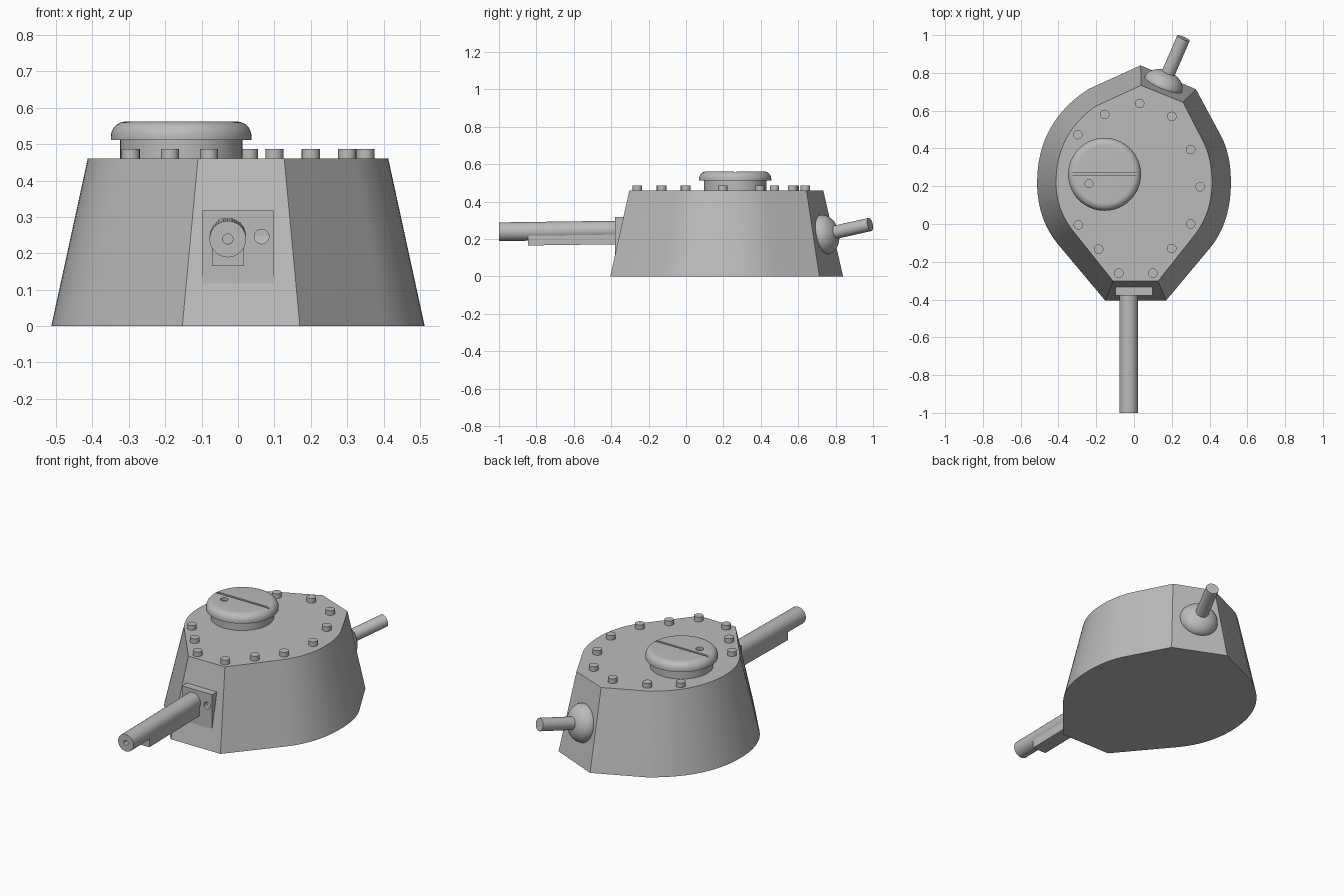
import bpy, bmesh, math
from mathutils import Vector, Matrix

cube = bpy.data.objects.get("Cube")
if cube:
    bpy.data.objects.remove(cube, do_unlink=True)

grey = bpy.data.materials.new("armour grey")
grey.use_nodes = True
grey.diffuse_color = (0.5, 0.5, 0.5, 1)
grey.node_tree.nodes["Principled BSDF"].inputs["Base Color"].default_value = (0.5, 0.5, 0.5, 1)


def finish(name, bm, smooth=True):
    bmesh.ops.recalc_face_normals(bm, faces=bm.faces[:])
    mesh = bpy.data.meshes.new(name)
    bm.to_mesh(mesh)
    bm.free()
    mesh.materials.append(grey)
    obj = bpy.data.objects.new(name, mesh)
    bpy.context.collection.objects.link(obj)
    if smooth:
        shade(obj)
    return obj


def select(obj):
    bpy.ops.object.select_all(action='DESELECT')
    obj.select_set(True)
    bpy.context.view_layer.objects.active = obj


def shade(obj):
    select(obj)
    bpy.ops.object.shade_smooth_by_angle(angle=math.radians(30))


def lathe(name, profile, origin, axis=(0, 0, 1), sides=32):
    """Spin (radius, height) points about an axis and cap both ends."""
    bm = bmesh.new()
    turn = Matrix.Translation(origin) @ Vector(axis).to_track_quat('Z', 'Y').to_matrix().to_4x4()
    rings = [[bm.verts.new(turn @ Vector((r * math.cos(a), r * math.sin(a), h)))
              for a in (math.tau * i / sides for i in range(sides))] for r, h in profile]
    for low, high in zip(rings, rings[1:]):
        for i in range(sides):
            j = (i + 1) % sides
            bm.faces.new((low[i], low[j], high[j], high[i]))
    bm.faces.new(rings[0])
    bm.faces.new(rings[-1])
    return finish(name, bm)


def box(name, centre, size, tilt=0):
    bm = bmesh.new()
    bmesh.ops.create_cube(bm, size=1, matrix=Matrix.Translation(centre)
                          @ Matrix.Rotation(tilt, 4, 'X') @ Matrix.Diagonal((*size, 1)))
    return finish(name, bm, False)


def cut(obj, cutter):
    select(obj)
    mod = obj.modifiers.new("cut", 'BOOLEAN')
    mod.operation, mod.solver, mod.object = 'DIFFERENCE', 'EXACT', cutter
    bpy.ops.object.modifier_apply(modifier=mod.name)
    bpy.data.objects.remove(cutter, do_unlink=True)
    shade(obj)


def bend(a, c, b, steps=12):
    """Points on a quadratic curve after a, up to and including b."""
    a, c, b = Vector(a), Vector(c), Vector(b)
    ts = [(i + 1) / steps for i in range(steps)]
    return [a * (1 - t) ** 2 + c * 2 * t * (1 - t) + b * t * t for t in ts]


def outline(w, right, left, apex):
    """Plan: straight front, curved flanks, angled rear plates."""
    nose, shoulder, low, high, flank, corner = right
    mid = (w, 0.22)
    pts = [Vector(nose), Vector(shoulder)]
    pts += bend(shoulder, (w, low), mid) + bend(mid, (w, high), flank)
    pts += [Vector(corner), Vector(apex)]
    nose, shoulder, low, high, corner = left
    mid = (-w, 0.22)
    pts += [Vector(corner)] + bend(corner, (-w, high), mid) + bend(mid, (-w, low), shoulder)
    return pts + [Vector(nose)]


# Turret shell: two matching outlines joined by sloped walls
base = outline(0.513, ((0.17, -0.405), (0.4, -0.13), 0.005, 0.37, (0.46, 0.468), (0.328, 0.713)),
               ((-0.153, -0.405), (-0.4, -0.11), 0.025, 0.54, (-0.24, 0.715)), (0.035, 0.84))
roof = outline(0.413, ((0.127, -0.303), (0.32, -0.06), 0.06, 0.34, (0.37, 0.43), (0.26, 0.644)),
               ((-0.11, -0.303), (-0.32, -0.04), 0.075, 0.475, (-0.206, 0.622)), (0.037, 0.734))
bm = bmesh.new()
lower = [bm.verts.new((p.x, p.y, 0)) for p in base]
upper = [bm.verts.new((p.x, p.y, 0.46)) for p in roof]
for i in range(len(lower)):
    j = (i + 1) % len(lower)
    bm.faces.new((lower[i], lower[j], upper[j], upper[i]))
bm.faces.new(lower)
bm.faces.new(upper)
finish("turret_shell", bm)

# Roof bolts
bolts = [(0.03, 0.638), (0.2, 0.57), (0.3, 0.394), (0.35, 0.197), (0.3, 0), (0.2, -0.13),
         (0.1, -0.26), (-0.08, -0.26), (-0.187, -0.133), (-0.295, -0.005),
         (-0.297, 0.473), (-0.155, 0.58)]
for n, (x, y) in enumerate(bolts, 1):
    lathe(f"roof_bolt_{n}", [(0.025, -0.01), (0.025, 0.027)], (x, y, 0.46), sides=20)

# Hatch: neck and rounded lid with a slot and a round hole
hx, hy = -0.156, 0.263
lathe("hatch_neck", [(0.168, 0.45), (0.168, 0.52)], (hx, hy, 0), sides=64)
lid = [(0.193, 0.512)]
for k in range(9):
    a = math.pi / 2 * k / 8
    lid.append((0.153 + 0.04 * math.cos(a), 0.522 + 0.04 * math.sin(a)))
hatch = lathe("hatch_lid", lid, (hx, hy, 0), sides=64)
cut(hatch, box("slot_cutter", (hx, hy, 0.565), (0.344, 0.013, 0.03)))
cut(hatch, lathe("hole_cutter", [(0.021, 0), (0.021, 0.05)], (-0.238, 0.213, 0.545)))

# Gun mount plate with sight hole
plate = box("gun_mount_plate", (0, -0.344, 0.209), (0.195, 0.07, 0.218))
cut(plate, lathe("sight_cutter", [(0.02, 0), (0.02, 0.06)], (0.065, -0.35, 0.246), (0, -1, 0)))

# Main gun: slightly drooping barrel, bore and underslung block
breech, muzzle = Vector((-0.028, -0.35, 0.248)), Vector((-0.028, -1, 0.239))
aim = muzzle - breech
barrel = lathe("main_gun_barrel", [(0.05, 0), (0.05, aim.length)], breech, aim, 48)
cut(barrel, lathe("bore_cutter", [(0.014, -0.05), (0.014, 0.05)], muzzle, aim, 24))
box("barrel_support", (-0.028, -0.605, 0.204), (0.088, 0.48, 0.07), 0.0138)

# Rear gun: domed ball mount square to the sloped wall
out = Vector((0.39, 0.895, 0.2)).normalized()
seat = Vector((0.262, 0.984, 0.278)) - out * 0.28
dome = [(0.095, -0.02), (0.104, -0.008)]
for k in range(12):
    a = math.pi / 2 * k / 12
    dome.append((0.107 * math.cos(a), 0.006 + 0.075 * math.sin(a)))
lathe("rear_ball_mount", dome, seat, out, 48)
lathe("rear_gun_barrel", [(0.036, 0.03), (0.036, 0.28)], seat, out)
